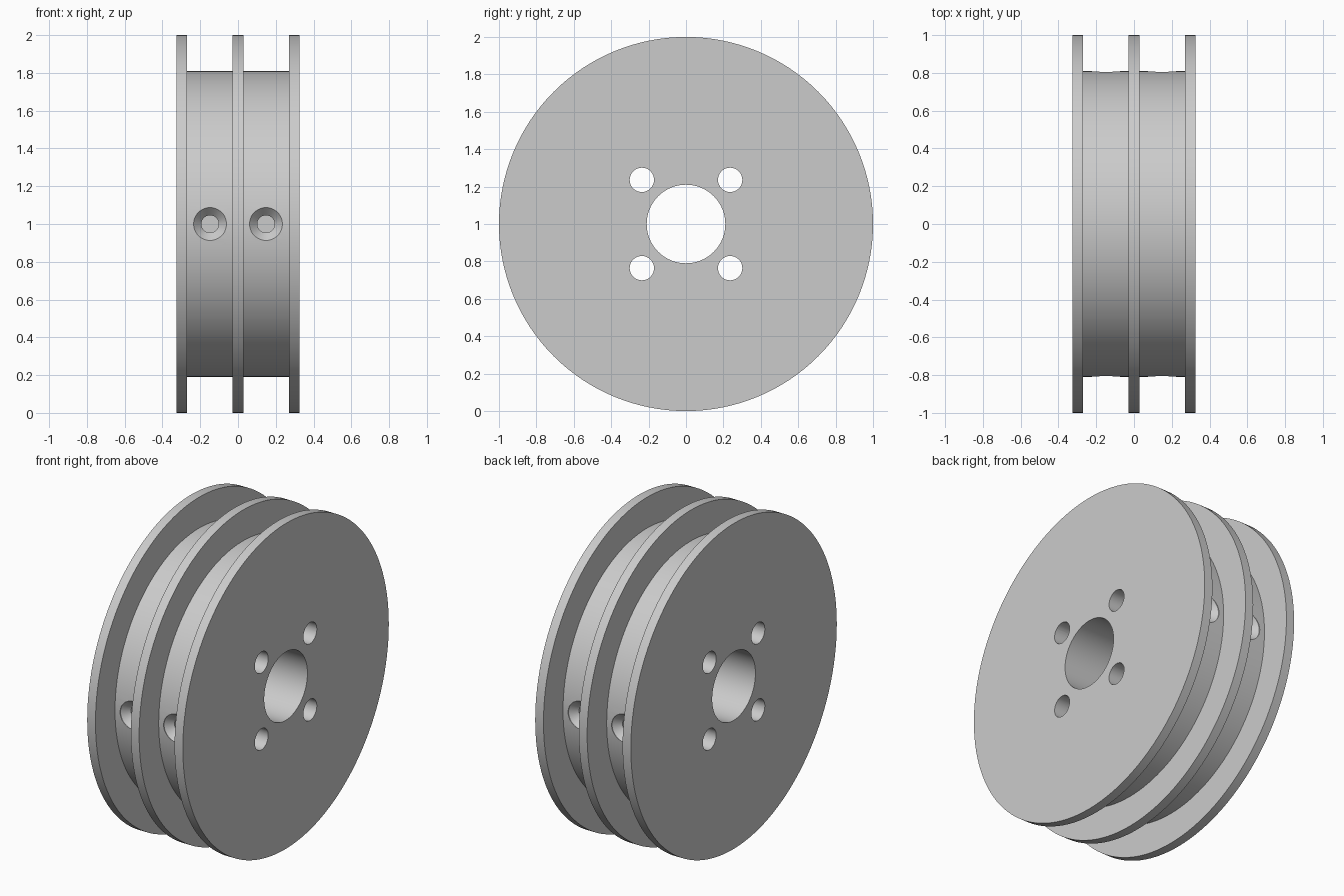
import bpy, bmesh, math
from mathutils import Matrix

default = bpy.data.objects.get("Cube")
if default:
    bpy.data.objects.remove(default, do_unlink=True)

FLANGE_R, DRUM_R, BORE_R = 1.0, 0.81, 0.21
HALF_W, FLANGE_T = 0.325, 0.056
CENTRE = Matrix.Translation((0, 0, 1))

grey = bpy.data.materials.new("plain grey")
grey.use_nodes = True
colour = (0.6, 0.6, 0.6, 1)
grey.diffuse_color = colour
grey.node_tree.nodes["Principled BSDF"].inputs["Base Color"].default_value = colour


def lathe(name, profile, segments, matrix):
    """Revolve a closed (radius, height) profile about local z; radius 0 makes a pole."""
    bm = bmesh.new()
    rings = []
    for r, h in profile:
        if r == 0:
            rings.append([bm.verts.new((0, 0, h))] * segments)
        else:
            angles = [2 * math.pi * i / segments for i in range(segments)]
            rings.append([bm.verts.new((r * math.cos(a), r * math.sin(a), h)) for a in angles])
    for a, b in zip(rings, rings[1:] + rings[:1]):
        for i in range(segments):
            j = (i + 1) % segments
            corners = list(dict.fromkeys((a[i], a[j], b[j], b[i])))
            if len(corners) > 2:
                bm.faces.new(corners)
    bmesh.ops.recalc_face_normals(bm, faces=bm.faces)
    bm.transform(matrix)
    mesh = bpy.data.meshes.new(name)
    bm.to_mesh(mesh)
    bm.free()
    obj = bpy.data.objects.new(name, mesh)
    mesh.materials.append(grey)
    bpy.context.scene.collection.objects.link(obj)
    return obj


# Spool body: three flanges, two grooves and the central bore
edge, mid = HALF_W - FLANGE_T, FLANGE_T / 2
half = [(FLANGE_R, mid), (DRUM_R, mid), (DRUM_R, edge),
        (FLANGE_R, edge), (FLANGE_R, HALF_W), (BORE_R, HALF_W)]
profile = [(r, -h) for r, h in reversed(half)] + half
spool = lathe("double_spool", profile, 128, CENTRE @ Matrix.Rotation(math.pi / 2, 4, "Y"))

cutters = []

# Four bolt holes through the whole width
for y in (-0.236, 0.236):
    for z in (-0.236, 0.236):
        place = CENTRE @ Matrix.Translation((0, y, z)) @ Matrix.Rotation(math.pi / 2, 4, "Y")
        cutters.append(lathe("bolt_hole_cutter", [(0, -0.5), (0.065, -0.5), (0.065, 0.5), (0, 0.5)], 48, place))

# Blind countersunk holes in each groove, front and back
sink = [(0, 0.6), (0.046, 0.6), (0.046, DRUM_R - 0.048), (0.087, DRUM_R - 0.005),
        (0.087, 0.9), (0, 0.9)]
for x in (-0.148, 0.148):
    for side in (-1, 1):
        place = CENTRE @ Matrix.Translation((x, 0, 0)) @ Matrix.Rotation(-side * math.pi / 2, 4, "X")
        cutters.append(lathe("groove_hole_cutter", sink, 48, place))

for cutter in cutters:
    cut = spool.modifiers.new("hole", "BOOLEAN")
    cut.operation = "DIFFERENCE"
    cut.solver = "EXACT"
    cut.object = cutter

# Bake the holes in, drop the cutters and smooth the round walls
bpy.context.view_layer.update()
evaluated = spool.evaluated_get(bpy.context.evaluated_depsgraph_get())
baked = bpy.data.meshes.new_from_object(evaluated)
spool.modifiers.clear()
spool.data = baked
for cutter in cutters:
    bpy.data.objects.remove(cutter, do_unlink=True)

bpy.ops.object.select_all(action="DESELECT")
spool.select_set(True)
bpy.context.view_layer.objects.active = spool
bpy.ops.object.shade_smooth_by_angle(angle=math.radians(30))
